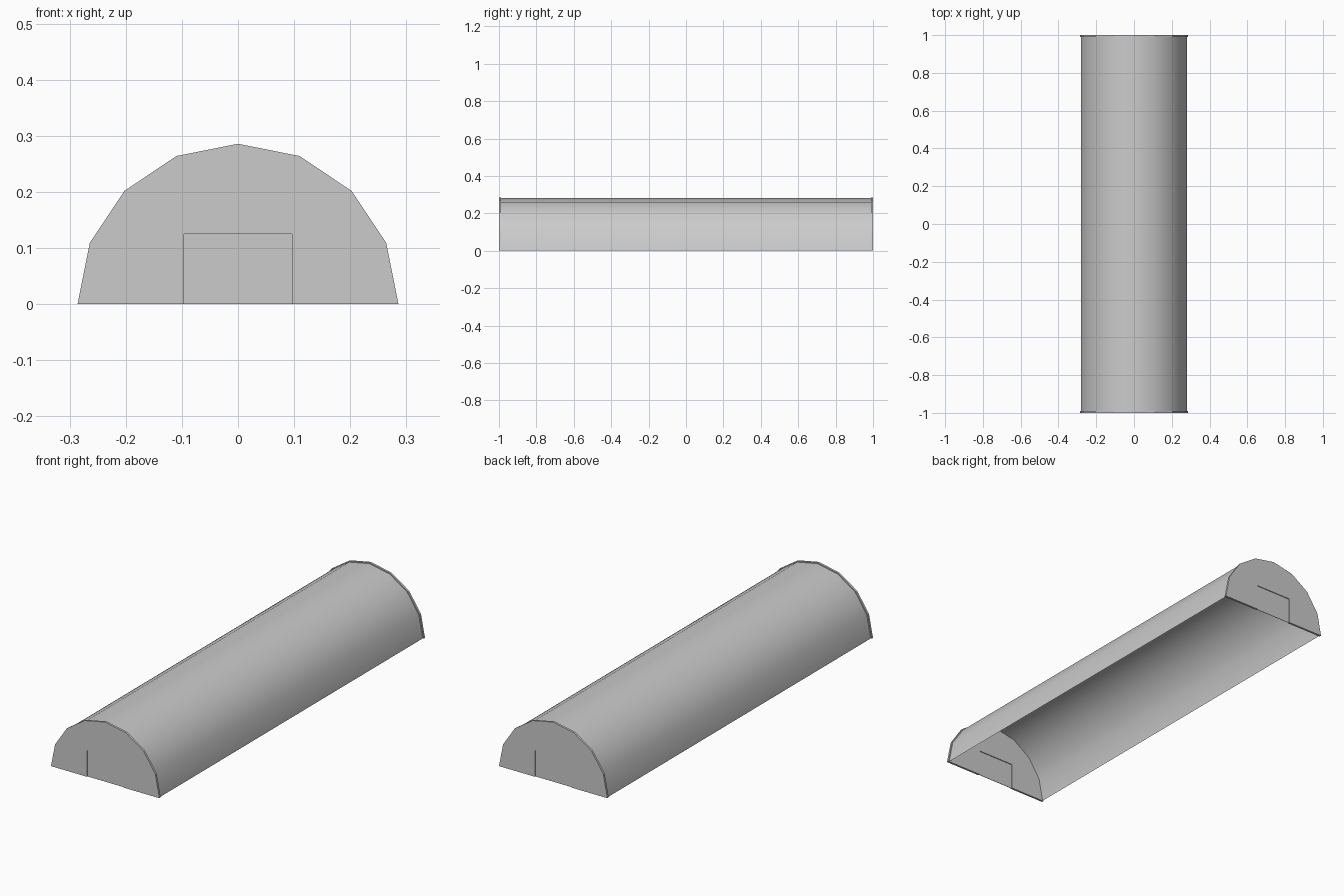
import bpy, bmesh, math

if "Cube" in bpy.data.objects:
    bpy.data.objects.remove(bpy.data.objects["Cube"])

HALF_LENGTH = 1.0
WALL = 0.01
WALL_RADIUS = 0.286
SHELL_RADIUS = 0.281
DOOR_HALF, DOOR_TOP = 0.096, 0.125
STEPS = 8

grey = bpy.data.materials.new("plain_grey")
grey.use_nodes = True
grey.diffuse_color = (0.6, 0.6, 0.6, 1)
grey.node_tree.nodes["Principled BSDF"].inputs["Base Color"].default_value = (0.6, 0.6, 0.6, 1)


def arch(radius):
    """Half-circle profile in x and z, from +x over the top to -x."""
    angles = [math.pi * i / STEPS for i in range(STEPS + 1)]
    return [(radius * math.cos(a), radius * math.sin(a)) for a in angles]


def extrude_profile(name, points, y0, y1, solid=True, smooth=False):
    """Sweep an x-z profile along y, as a closed slab or an open sheet."""
    bm = bmesh.new()
    near = [bm.verts.new((x, y0, z)) for x, z in points]
    far = [bm.verts.new((x, y1, z)) for x, z in points]
    n = len(points)
    for i in range(n if solid else n - 1):
        j = (i + 1) % n
        bm.faces.new((near[i], near[j], far[j], far[i]))
    if solid:
        bm.faces.new(near[::-1])
        bm.faces.new(far)
        bmesh.ops.recalc_face_normals(bm, faces=bm.faces)
    else:
        bm.normal_update()
        if sum(f.normal.z for f in bm.faces) < 0:
            bmesh.ops.reverse_faces(bm, faces=bm.faces)
    for f in bm.faces:
        f.smooth = smooth
    mesh = bpy.data.meshes.new(name)
    bm.to_mesh(mesh)
    bm.free()
    mesh.materials.append(grey)
    obj = bpy.data.objects.new(name, mesh)
    bpy.context.collection.objects.link(obj)
    return obj


# Vaulted roof: an open sheet between the end walls
inner = HALF_LENGTH - WALL
extrude_profile("vaulted_roof", arch(SHELL_RADIUS), -inner, inner, solid=False, smooth=True)

# End walls with a doorway notch, each closed by a thin recessed door
notch = [(-DOOR_HALF, 0), (-DOOR_HALF, DOOR_TOP), (DOOR_HALF, DOOR_TOP), (DOOR_HALF, 0)]
for name, side in (("front", -1), ("back", 1)):
    outer_y, inner_y = side * HALF_LENGTH, side * inner
    extrude_profile(name + "_wall", arch(WALL_RADIUS) + notch,
                    min(outer_y, inner_y), max(outer_y, inner_y))
    door_y = (outer_y + inner_y) / 2
    extrude_profile(name + "_door", notch, door_y - 0.001, door_y + 0.001)
